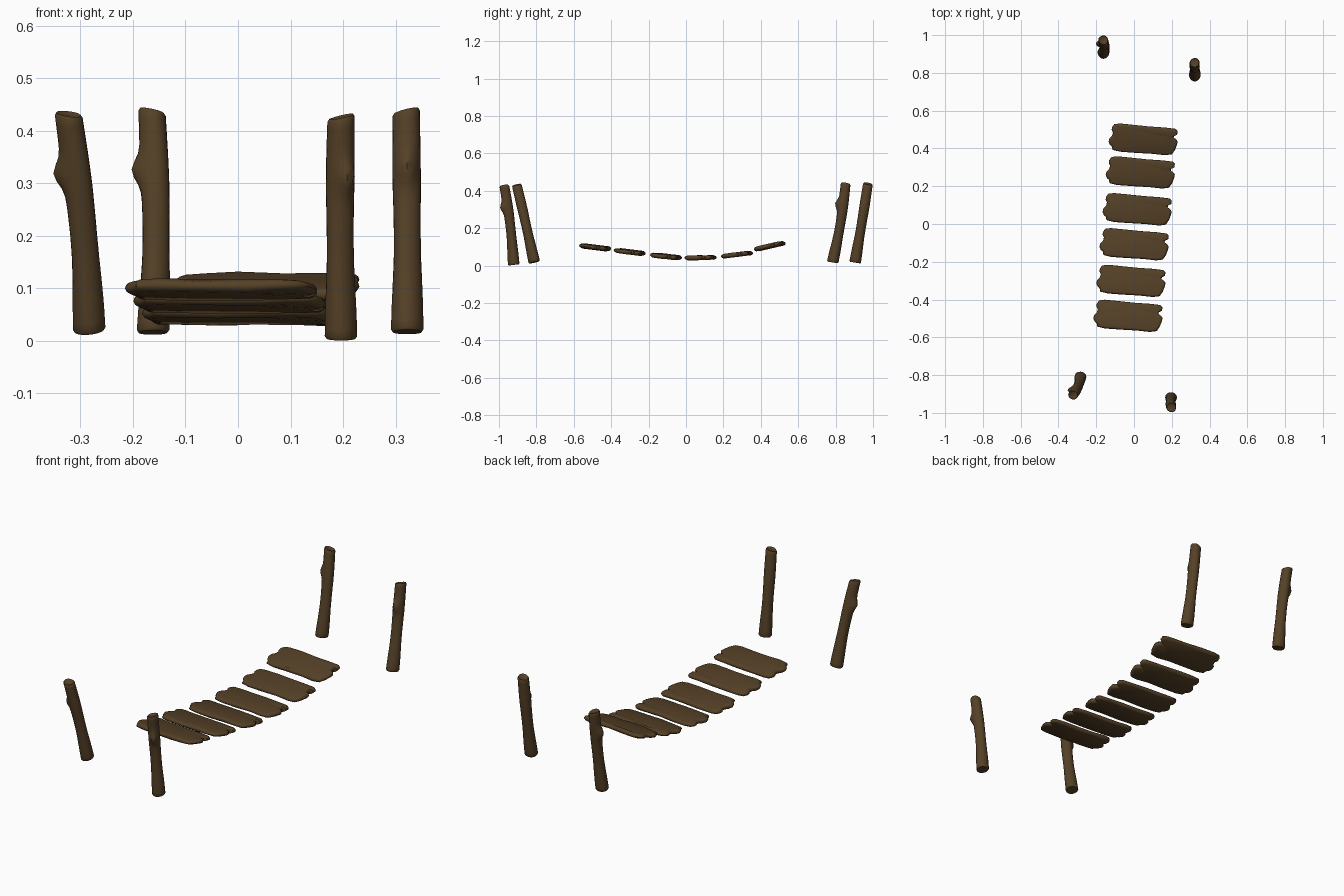
import bpy, bmesh, math
from mathutils import Vector, Matrix

if "Cube" in bpy.data.objects:
    bpy.data.objects.remove(bpy.data.objects["Cube"])

wood = bpy.data.materials.new("dark brown wood")
wood.diffuse_color = (0.09, 0.052, 0.02, 1)
wood.use_nodes = True
wood.node_tree.nodes["Principled BSDF"].inputs["Base Color"].default_value = wood.diffuse_color


def loft(name, rings):
    """Skin closed rings of points and cap both ends."""
    bm = bmesh.new()
    vs = [[bm.verts.new(p) for p in ring] for ring in rings]
    n = len(vs[0])
    for a, b in zip(vs, vs[1:]):
        for i in range(n):
            j = (i + 1) % n
            bm.faces.new((a[i], a[j], b[j], b[i]))
    bm.faces.new(vs[0][::-1])
    bm.faces.new(vs[-1])
    bmesh.ops.recalc_face_normals(bm, faces=bm.faces)
    me = bpy.data.meshes.new(name)
    bm.to_mesh(me)
    bm.free()
    me.materials.append(wood)
    ob = bpy.data.objects.new(name, me)
    bpy.context.collection.objects.link(ob)
    bpy.ops.object.select_all(action='DESELECT')
    ob.select_set(True)
    bpy.context.view_layer.objects.active = ob
    bpy.ops.object.shade_smooth_by_angle(angle=math.radians(50))
    return ob


RADII = [.031, .030, .028, .026, .0255, .026, .027, .027, .0265, .026]


def post(name, foot, head, knot, high):
    """Leaning log: waisted, slightly bent, with a knot and a slanted top."""
    foot, head = Vector(foot), Vector(head)
    axis = (head - foot).normalized()
    k, sides, steps = math.radians(knot), 20, 27
    away = -Vector((math.cos(k), math.sin(k), 0))
    turn = Vector((0, 0, 1)).rotation_difference(axis)

    def ring(t, scale=1.0, dip=0.0):
        f = t * (len(RADII) - 1)
        i = min(int(f), len(RADII) - 2)
        r = RADII[i] + (RADII[i + 1] - RADII[i]) * (f - i)
        c = foot.lerp(head, t) + away * 0.006 * math.sin(math.pi * t)
        pts = []
        for s in range(sides):
            a = 2 * math.pi * s / sides
            d = (a - k + math.pi) % (2 * math.pi) - math.pi
            bump = .017 * math.exp(-((t - .73) / .06) ** 2 - (d / .5) ** 2)
            rr = (r * (1 + .03 * math.sin(3 * a + 5 * t)) + bump) * scale
            slant = .006 * math.cos(a - math.radians(high)) * scale * t ** 8
            pts.append(c + turn @ Vector((rr * math.cos(a), rr * math.sin(a), slant - dip)))
        return pts

    rings = [ring(0, .88)] + [ring(.012 + .976 * i / steps) for i in range(steps + 1)]
    rings += [ring(1, .88), ring(1, .65, .004)]
    loft(name, rings)


post("front_left_post", (-.283, -.81, .018), (-.322, -.905, .432), 180, 180)
post("front_right_post", (.196, -.92, .004), (.197, -.971, .427), -65, 0)
post("back_left_post", (-.162, .905, .016), (-.163, .973, .438), 180, 180)
post("back_right_post", (.322, .785, .017), (.321, .854, .438), -90, 0)

# Ragged plank outline seen from above, anticlockwise
OUTLINE = [(-.160, -.068), (-.12, -.075), (-.04, -.075), (.05, -.074), (.12, -.077), (.155, -.070),
           (.170, -.045), (.179, -.015), (.181, .002), (.174, .012), (.158, .022), (.160, .032),
           (.176, .041), (.177, .060), (.165, .070), (.11, .073), (.03, .073), (-.06, .076),
           (-.13, .078), (-.160, .072), (-.171, .055), (-.172, .040), (-.164, .025),
           (-.168, .008), (-.181, -.008), (-.184, -.025), (-.176, -.042), (-.165, -.050)]
LAYERS = [(-.0115, .93, .86), (-.007, .98, .96), (-.001, 1, 1),
          (.005, .99, .98), (.0095, .965, .93), (.0115, .92, .86)]


def plank(name, loc, tilt, flip):
    """Worn board with rounded edges; flip varies the ragged ends."""
    m = (Matrix.Translation(loc) @ Matrix.Rotation(math.radians(-4), 4, 'Z')
         @ Matrix.Rotation(math.radians(tilt), 4, 'X'))
    rings = []
    for z, sx, sy in LAYERS:
        rings.append([m @ Vector((x * sx, y * sy,
                                  z * (1 + .12 * math.sin(31 * x + 2 * y + flip))
                                  - .0015 * math.cos(24 * x + flip)))
                      for x, y in OUTLINE])
    loft(name, rings)


# Six planks along a sagging line: y, z, tilt
SAG = [(-.487, .097, -7), (-.302, .072, -7), (-.108, .049, -6),
       (.077, .043, 1), (.272, .059, 7), (.447, .104, 13)]
for i, (y, z, tilt) in enumerate(SAG):
    plank(f"plank_{i + 1}", (.012 + .086 * y, y, z), tilt, i * .7)
